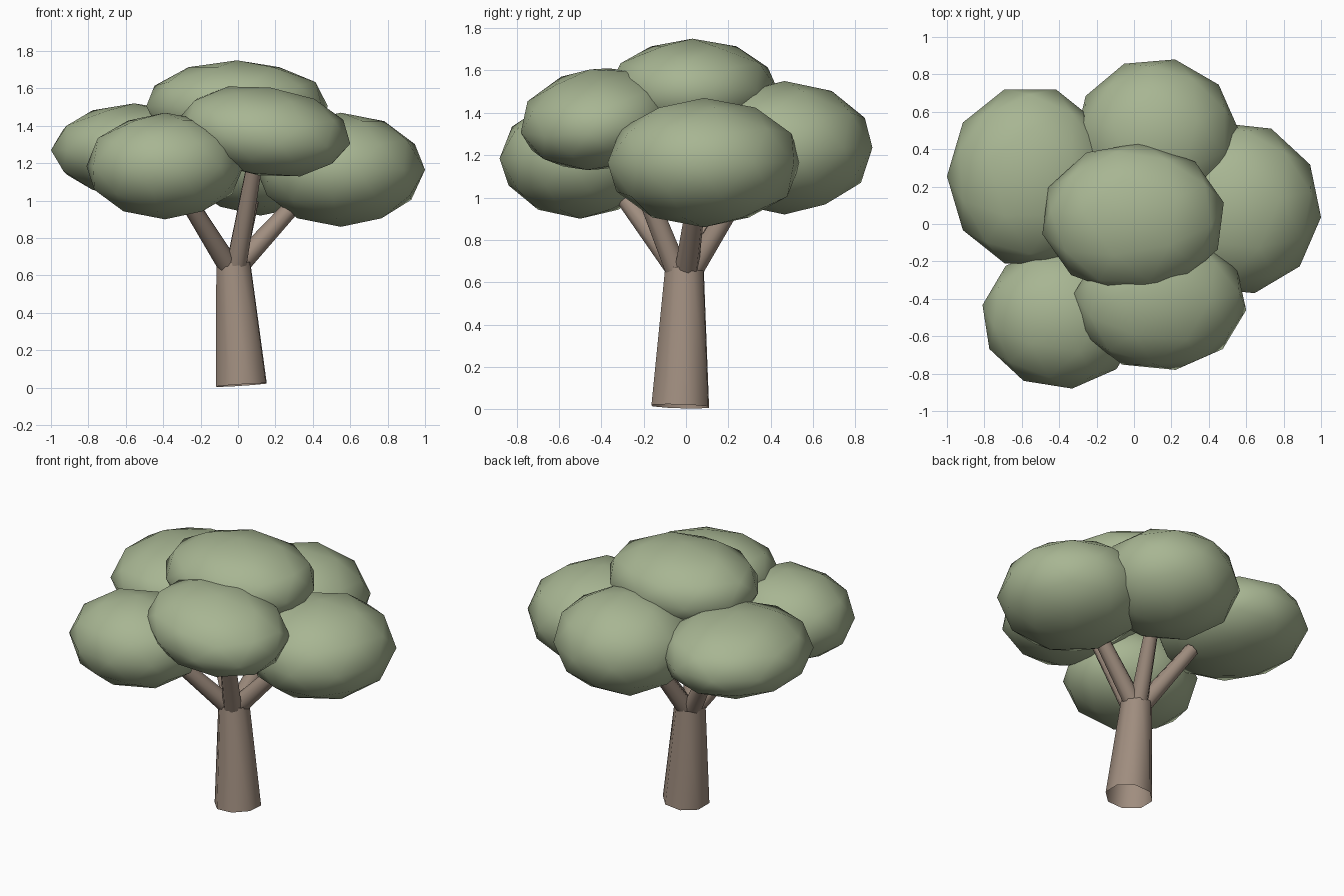
import bpy
import bmesh
from math import radians
from mathutils import Euler, Matrix, Vector

cube = bpy.data.objects.get("Cube")
if cube:
    bpy.data.objects.remove(cube, do_unlink=True)


def material(name, colour):
    mat = bpy.data.materials.new(name)
    mat.use_nodes = True
    mat.diffuse_color = (*colour, 1)
    bsdf = next(n for n in mat.node_tree.nodes if n.type == "BSDF_PRINCIPLED")
    bsdf.inputs["Base Color"].default_value = (*colour, 1)
    return mat


LEAF = material("sage_green", (0.39, 0.465, 0.29))
BARK = material("warm_brown", (0.35, 0.268, 0.212))


def finish(name, bm, mat, angle):
    mesh = bpy.data.meshes.new(name)
    bm.to_mesh(mesh)
    bm.free()
    mesh.materials.append(mat)
    obj = bpy.data.objects.new(name, mesh)
    bpy.context.collection.objects.link(obj)
    bpy.ops.object.select_all(action="DESELECT")
    obj.select_set(True)
    bpy.context.view_layer.objects.active = obj
    bpy.ops.object.shade_smooth_by_angle(angle=angle)


def leaf_clump(name, low, high, yaw, tilt=(0, 0, 0)):
    """Coarse sphere turned by yaw degrees, flattened, tilted and fitted to a box."""
    low, high = Vector(low), Vector(high)
    size = high - low
    turn = Matrix.Rotation(radians(yaw), 4, "Z")
    shape = Euler(tilt).to_matrix().to_4x4() @ Matrix.Diagonal((*(size / 2), 1))
    bm = bmesh.new()
    bmesh.ops.create_icosphere(bm, subdivisions=2, radius=1, matrix=shape @ turn)
    for axis in range(3):
        values = [v.co[axis] for v in bm.verts]
        start, span = min(values), max(values) - min(values)
        for v in bm.verts:
            v.co[axis] = low[axis] + (v.co[axis] - start) / span * size[axis]
    finish(name, bm, LEAF, 1.5)


def limb(name, start, end, r_start, r_end, capped=True):
    """Tapered eight-sided limb between two points."""
    start, end = Vector(start), Vector(end)
    axis = end - start
    place = Matrix.Translation((start + end) / 2) @ axis.to_track_quat("Z", "Y").to_matrix().to_4x4()
    bm = bmesh.new()
    bmesh.ops.create_cone(bm, cap_ends=capped, segments=8, radius1=r_start,
                          radius2=r_end, depth=axis.length, matrix=place)
    finish(name, bm, BARK, 0.9)


# Trunk, open at the base
limb("trunk", (0.018, -0.027, 0.014), (-0.025, -0.007, 0.665), 0.145, 0.097, capped=False)

# Branches fanning out from inside the trunk top
for name, start, end in (
    ("front", (-0.015, -0.03, 0.62), (0.09, -0.26, 1.2)),
    ("front_right", (-0.04, -0.02, 0.635), (-0.27, -0.29, 1.0)),
    ("left", (-0.01, 0.0, 0.64), (0.32, 0.05, 1.0)),
    ("back", (-0.02, 0.01, 0.63), (0.07, 0.24, 1.0)),
    ("back_right", (-0.04, 0.0, 0.635), (-0.31, 0.17, 1.07)),
):
    limb("branch_" + name, start, end, 0.058, 0.044)

# Foliage clumps
leaf_clump("leaves_top", (-0.49, -0.375, 1.26), (0.48, 0.435, 1.75), 30)
leaf_clump("leaves_left", (0.1, -0.37, 0.86), (1.0, 0.54, 1.47), 12)
leaf_clump("leaves_back", (-0.32, 0.05, 0.92), (0.56, 0.88, 1.55), 23)
leaf_clump("leaves_back_right", (-1.0, -0.21, 1.02), (-0.11, 0.72, 1.52), 18)
leaf_clump("leaves_front_right", (-0.81, -0.88, 0.9), (0.03, -0.12, 1.47), 8)
leaf_clump("leaves_front", (-0.32, -0.78, 1.13), (0.6, -0.05, 1.61), 11, (0.15, 0.13, 0))
